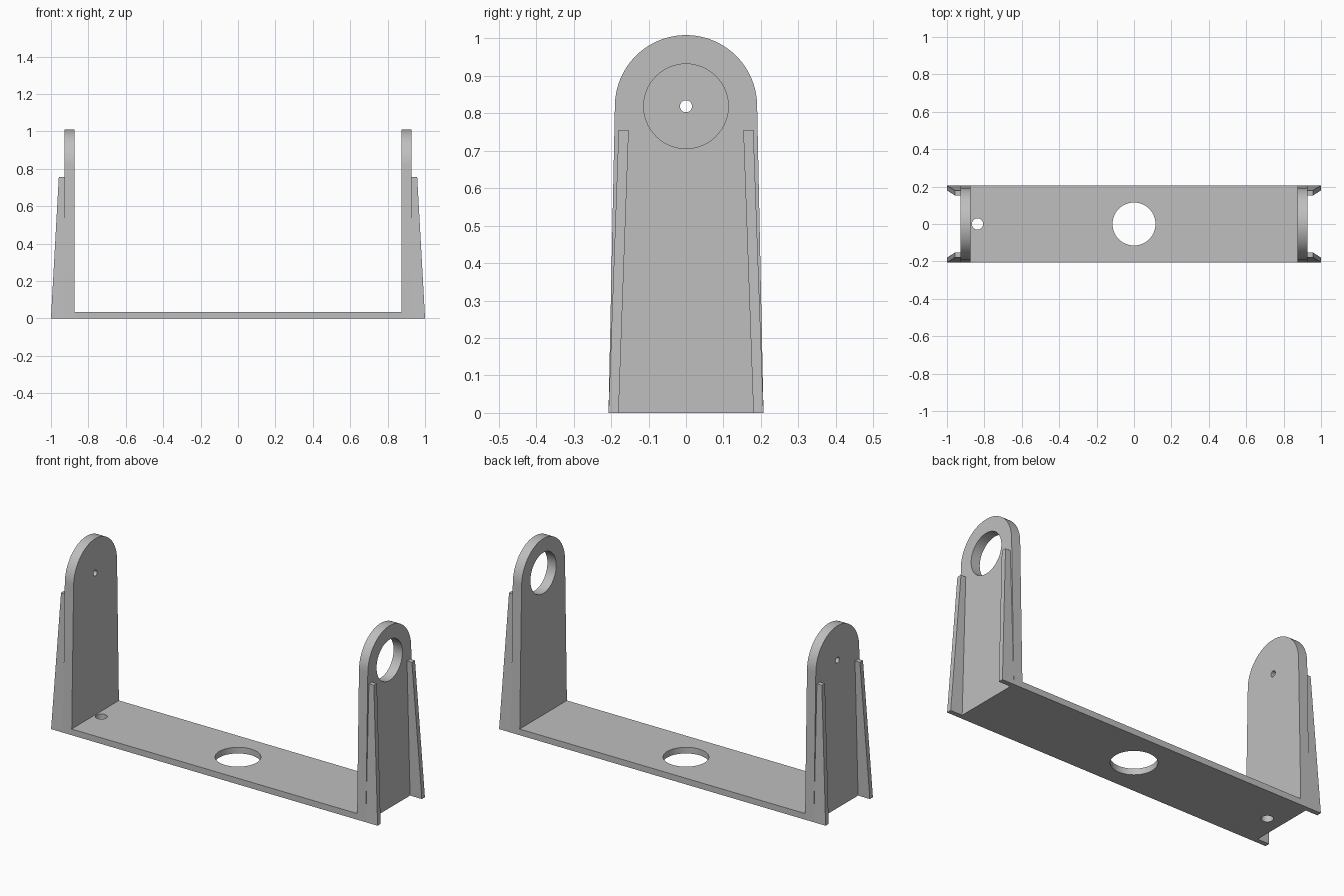
import bpy
import bmesh
import math

if "Cube" in bpy.data.objects:
    bpy.data.objects.remove(bpy.data.objects["Cube"], do_unlink=True)

# Main dimensions
IN_X, OUT_X = 0.874, 0.928        # inner and outer face of each upright
BASE_W, TOP_R = 0.207, 0.19       # half width at the floor, radius at the top
AXIS_Z = 0.819                    # height of the pivot
FLOOR = 0.034                     # floor thickness
RIB_Z = 0.756                     # rib height

grey = bpy.data.materials.new("light_grey")
grey.use_nodes = True
color = (0.52, 0.52, 0.52, 1)
grey.diffuse_color = color
grey.node_tree.nodes["Principled BSDF"].inputs["Base Color"].default_value = color


def loft(name, start, end):
    """Solid between two matching outlines."""
    bm = bmesh.new()
    a = [bm.verts.new(p) for p in start]
    b = [bm.verts.new(p) for p in end]
    bm.faces.new(a)
    bm.faces.new(b)
    n = len(a)
    for i in range(n):
        j = (i + 1) % n
        bm.faces.new((a[i], a[j], b[j], b[i]))
    bmesh.ops.recalc_face_normals(bm, faces=bm.faces)
    mesh = bpy.data.meshes.new(name)
    bm.to_mesh(mesh)
    bm.free()
    obj = bpy.data.objects.new(name, mesh)
    bpy.context.collection.objects.link(obj)
    mesh.materials.append(grey)
    return obj


def select(obj):
    bpy.ops.object.select_all(action="DESELECT")
    obj.select_set(True)
    bpy.context.view_layer.objects.active = obj


def drill(obj, location, radius, rotation=(0, 0, 0)):
    """Cut a round hole through a part."""
    bpy.ops.mesh.primitive_cylinder_add(vertices=64, radius=radius, depth=0.3,
                                        location=location, rotation=rotation)
    cutter = bpy.context.object
    cutter.hide_render = True
    cutter.data.materials.append(grey)
    mod = obj.modifiers.new("hole", "BOOLEAN")
    mod.operation = "DIFFERENCE"
    mod.solver = "EXACT"
    mod.object = cutter
    select(obj)
    bpy.ops.object.modifier_apply(modifier=mod.name)
    bpy.data.objects.remove(cutter, do_unlink=True)


def smooth(obj):
    select(obj)
    bpy.ops.object.shade_smooth_by_angle(angle=math.radians(30))


# Floor plate with a central hole and a small cable hole
rect = [(-IN_X, -BASE_W), (IN_X, -BASE_W), (IN_X, BASE_W), (-IN_X, BASE_W)]
floor = loft("floor_plate", [(x, y, 0) for x, y in rect],
             [(x, y, FLOOR) for x, y in rect])
drill(floor, (0, 0, 0), 0.115)
drill(floor, (-0.837, 0, 0), 0.03)
smooth(floor)

# Tapered upright outline with a round top
ARC = 48
outline = [(-BASE_W, 0), (BASE_W, 0)]
for i in range(ARC + 1):
    t = math.pi * i / ARC
    outline.append((TOP_R * math.cos(t), AXIS_Z + TOP_R * math.sin(t)))

for side, label, hole in ((1, "left", 0.113), (-1, "right", 0.016)):
    # Upright with its pivot hole
    wall = loft(label + "_upright", [(side * IN_X, y, z) for y, z in outline],
                [(side * OUT_X, y, z) for y, z in outline])
    drill(wall, (side * 0.9, 0, AXIS_Z), hole, (0, math.pi / 2, 0))
    smooth(wall)

    # Tapered stiffening ribs on the outer face
    for s, end in ((-1, "front"), (1, "back")):
        def section(tip, inner, outer, z):
            return [(side * x, s * y, z) for x, y in
                    ((OUT_X, inner), (tip, inner), (tip, outer), (OUT_X, outer))]
        loft(f"{label}_{end}_rib", section(1.0, 0.18, BASE_W, 0),
             section(0.958, 0.153, 0.18, RIB_Z))
